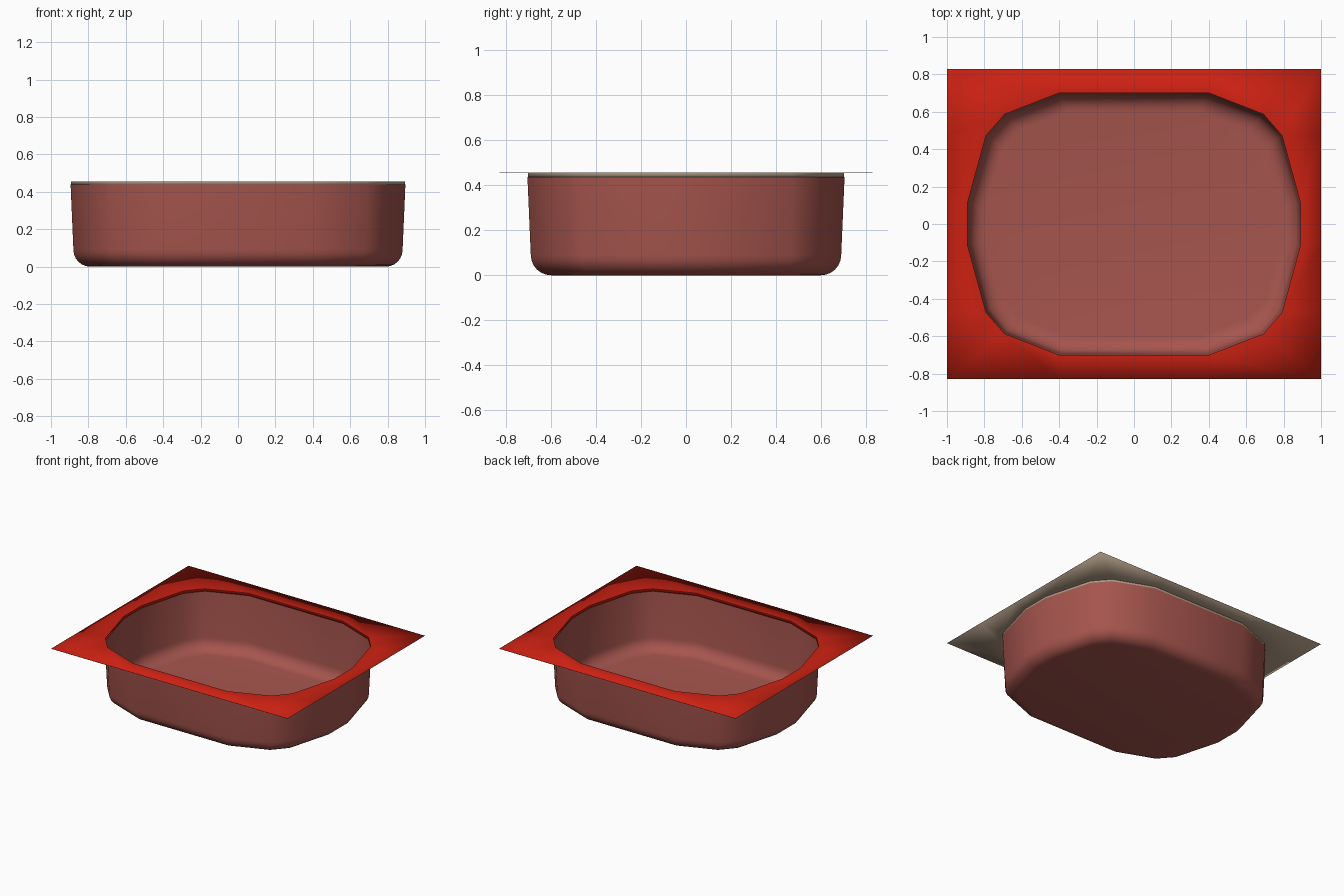
import bpy, bmesh, math

if "Cube" in bpy.data.objects:
    bpy.data.objects.remove(bpy.data.objects["Cube"])

SIGNS = [(1, 1), (-1, 1), (-1, -1), (1, -1)]


def mirror_loop(quarter):
    """Mirror a quarter outline into a closed counter-clockwise loop."""
    loop = []
    for i, (sx, sy) in enumerate(SIGNS):
        pts = quarter if i % 2 == 0 else quarter[::-1]
        loop += [(x * sx, y * sy) for x, y in pts]
    return loop


def ring(loop, inset, z):
    kx, ky = 1 - inset / 0.895, 1 - inset / 0.705
    return [(x * kx, y * ky, z) for x, y in loop]


def material(name, rgb):
    m = bpy.data.materials.new(name)
    m.diffuse_color = (*rgb, 1)
    m.use_nodes = True
    m.node_tree.nodes["Principled BSDF"].inputs["Base Color"].default_value = m.diffuse_color
    return m


def loft(name, rings, mats, cap=False):
    bm = bmesh.new()
    vs = [[bm.verts.new(p) for p in r] for r in rings]
    n = len(vs[0])
    for a, b in zip(vs, vs[1:]):
        for j in range(n):
            k = (j + 1) % n
            bm.faces.new((a[j], b[j], b[k], a[k]))
    if cap:
        bm.faces.new(vs[0])
    me = bpy.data.meshes.new(name)
    bm.to_mesh(me)
    bm.free()
    for m in mats:
        me.materials.append(m)
    ob = bpy.data.objects.new(name, me)
    bpy.context.collection.objects.link(ob)
    bpy.ops.object.select_all(action='DESELECT')
    ob.select_set(True)
    bpy.context.view_layer.objects.active = ob
    bpy.ops.object.shade_smooth_by_angle(angle=math.radians(40))
    return ob


hole = mirror_loop([(0.895, 0.11), (0.795, 0.475), (0.695, 0.59), (0.4, 0.705)])
border = mirror_loop([(1, 0.11), (1, 0.475), (1, 0.83), (0.4, 0.83)])

# Basin: flat floor, rounded bottom edge, slightly flared wall
r = 0.09
rings = []
for i in range(7):
    t = math.radians(15 * i)
    rings.append(ring(hole, 0.015 + r * (1 - math.sin(t)), r * (1 - math.cos(t))))
rings.append(ring(hole, 0, 0.438))
loft("basin", rings, [material("clay", (0.38, 0.09, 0.075))], cap=True)

# Flat rim sheet with a short turned-down lip, red above and beige beneath
rim = loft("rim",
           [ring(hole, 0.004, 0.437), ring(hole, 0.004, 0.456),
            [(x, y, 0.456) for x, y in border]],
           [material("red", (0.6, 0.015, 0.006)),
            material("beige", (0.48, 0.36, 0.26))])
sheet = rim.modifiers.new("underside", 'SOLIDIFY')
sheet.thickness = 0.001
sheet.offset = -1
sheet.material_offset = 1
sheet.material_offset_rim = 1
